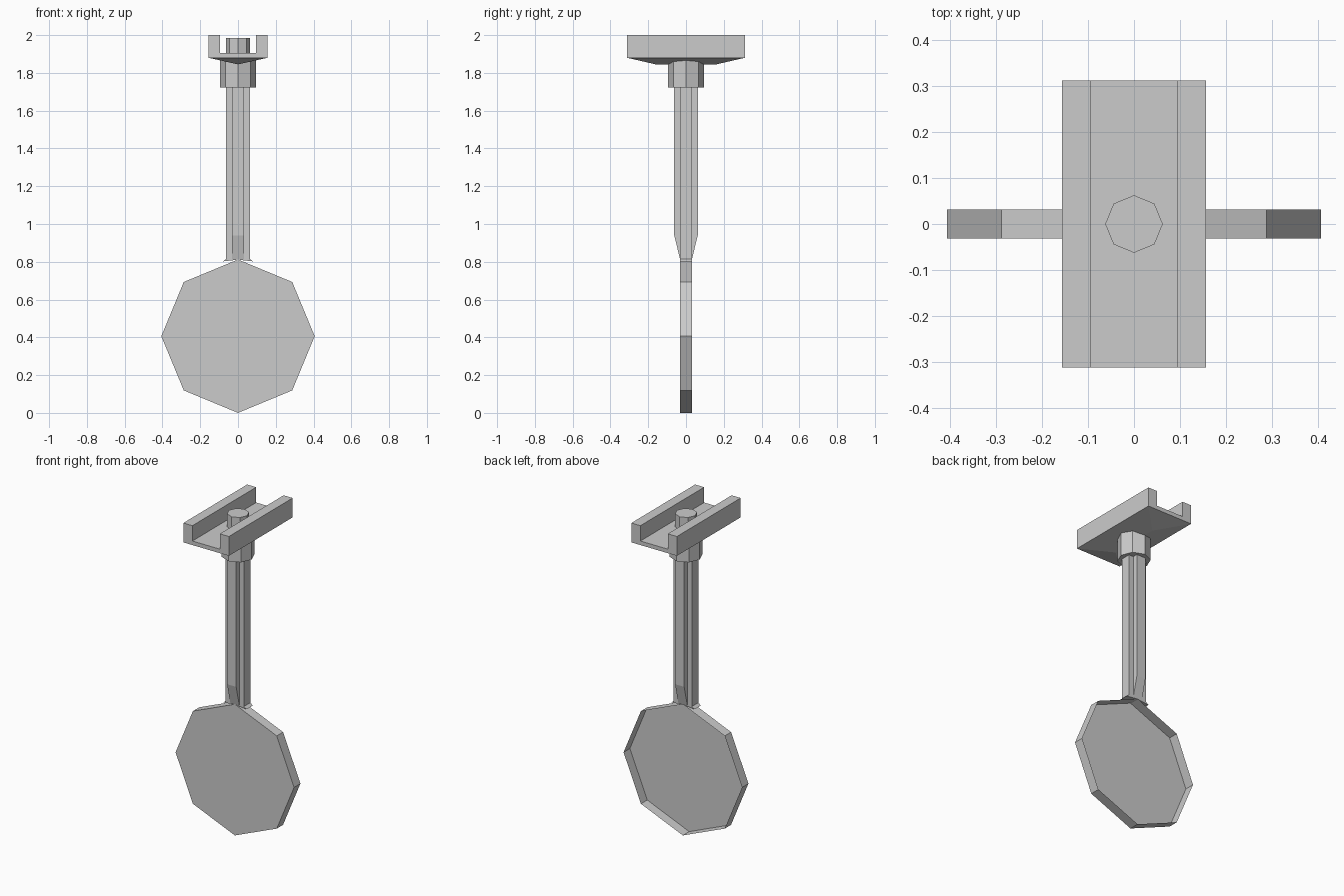
import bpy
import bmesh
import math
from mathutils import Vector, Matrix

cube = bpy.data.objects.get("Cube")
if cube:
    bpy.data.objects.remove(cube)

COLOUR = (0.6, 0.6, 0.6, 1)
grey = bpy.data.materials.new("plain grey")
grey.use_nodes = True
grey.diffuse_color = COLOUR
grey.node_tree.nodes["Principled BSDF"].inputs["Base Color"].default_value = COLOUR


def finish(name, bm, open_side=None):
    """Make the object, leaving out faces that look towards open_side."""
    bmesh.ops.recalc_face_normals(bm, faces=bm.faces)
    if open_side:
        bm.normal_update()
        gone = [f for f in bm.faces if f.normal.dot(Vector(open_side)) > 0.99]
        bmesh.ops.delete(bm, geom=gone, context="FACES")
    mesh = bpy.data.meshes.new(name)
    bm.to_mesh(mesh)
    bm.free()
    mesh.materials.append(grey)
    obj = bpy.data.objects.new(name, mesh)
    bpy.context.scene.collection.objects.link(obj)
    return obj


def mirrored_plate(name, half, depth, along="y", open_side=None):
    """Mirror a half profile (across, z) and extrude it by +-depth along an axis."""
    outline = half + [(-a, z) for a, z in reversed(half) if a > 0]
    bm = bmesh.new()
    if along == "y":
        points = [Vector((a, -depth, z)) for a, z in outline]
        step = Vector((0, 2 * depth, 0))
    else:
        points = [Vector((-depth, a, z)) for a, z in outline]
        step = Vector((2 * depth, 0, 0))
    face = bm.faces.new([bm.verts.new(p) for p in points])
    moved = bmesh.ops.extrude_face_region(bm, geom=[face])["geom"]
    bmesh.ops.translate(bm, vec=step,
                        verts=[v for v in moved if isinstance(v, bmesh.types.BMVert)])
    # the starting face may be dropped by the extrusion, so close any hole
    bmesh.ops.holes_fill(bm, edges=[e for e in bm.edges if e.is_boundary])
    return finish(name, bm, open_side)


def octagon(name, radius, bottom, top):
    """Upright eight-sided prism with corners on the axes."""
    bm = bmesh.new()
    bmesh.ops.create_cone(bm, cap_ends=True, segments=8, radius1=radius, radius2=radius,
                          depth=top - bottom,
                          matrix=Matrix.Translation((0, 0, (top + bottom) / 2)))
    return finish(name, bm)


ARM = 0.0625      # reach of the shaft ribs
THIN = 0.031      # half thickness of ribs and disc
DISC = 0.406      # disc radius

# Upright octagonal disc: a shallow pan, open at the back
half_disc = [(DISC * math.sin(i * math.pi / 4), DISC - DISC * math.cos(i * math.pi / 4))
             for i in range(5)]
half_disc[0], half_disc[-1] = (0, 0), (0, 2 * DISC)
mirrored_plate("disc", half_disc, THIN, open_side=(0, 1, 0))

# Cross-shaped shaft: side ribs with a small flared foot, front and back ribs tapering
mirrored_plate("side_ribs", [(0, 0.811), (0.08, 0.802), (ARM, 0.815),
                             (ARM, 1.86)], THIN)
mirrored_plate("front_back_ribs", [(THIN, 0.812), (ARM, 0.94), (ARM, 1.86)],
               THIN, along="x")

# Collar and the knob standing in the channel
octagon("collar", 0.094, 1.722, 1.87)
octagon("knob", ARM, 1.89, 1.985)

# Open channel with two rails
mirrored_plate("channel", [(0.156, 1.88), (0.156, 2), (0.094, 2), (0.094, 1.905)],
               0.312, open_side=(0, 0, -1))

# Shallow hipped underside
bm = bmesh.new()
for y in (-1, 1):
    bm.verts.new((0, y * 0.16, 1.845))
    for x in (-1, 1):
        bm.verts.new((x * 0.156, y * 0.312, 1.88))
bmesh.ops.convex_hull(bm, input=bm.verts)
finish("channel_underside", bm, open_side=(0, 0, 1))
